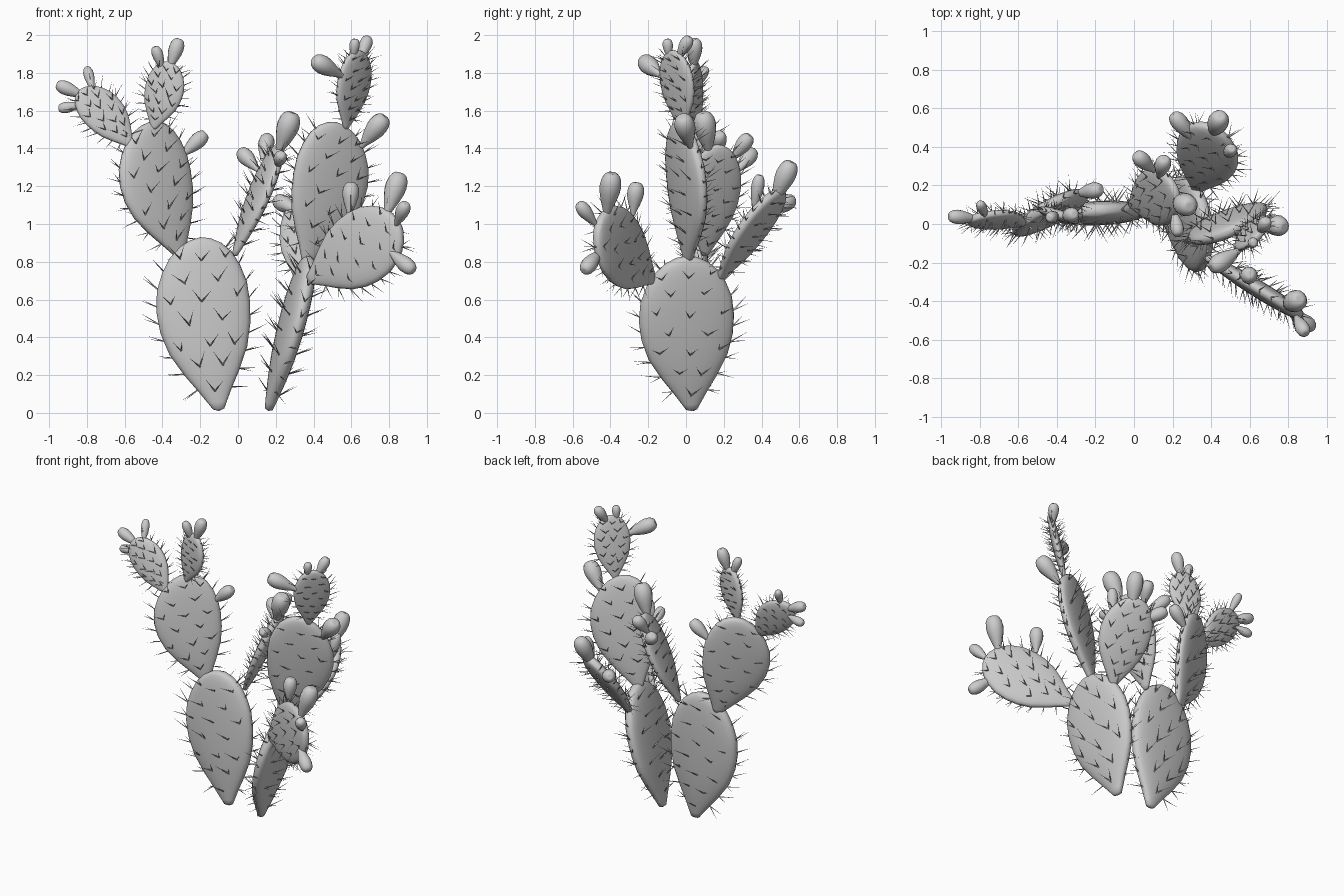
import bpy, bmesh, math, random
from mathutils import Vector as V

if "Cube" in bpy.data.objects:
    bpy.data.objects.remove(bpy.data.objects["Cube"])

random.seed(4)
N = 28

# half-width of a pad along its length (0 = joint, 1 = tip)
PAD = [(0, 0), (.012, .12), (.05, .2), (.12, .35), (.22, .58), (.35, .83), (.48, .96), (.6, 1),
       (.72, .96), (.82, .83), (.9, .66), (.955, .45), (.988, .22), (1, 0)]
# half-width of a fruit along its length, with a slightly flattened crown
FRUIT = [(0, .25), (.15, .42), (.35, .72), (.55, .94), (.7, 1), (.84, .92), (.94, .72), (.99, .48), (1, .3), (.985, 0)]


def lerp(profile, t):
    for (a, p), (b, q) in zip(profile, profile[1:]):
        if t <= b:
            return p + (q - p) * (t - a) / (b - a)
    return 0


def finish(bm, name, smooth=True):
    bmesh.ops.remove_doubles(bm, verts=bm.verts, dist=1e-5)
    bmesh.ops.recalc_face_normals(bm, faces=bm.faces)
    me = bpy.data.meshes.new(name)
    bm.to_mesh(me)
    bm.free()
    for p in me.polygons:
        p.use_smooth = smooth
    ob = bpy.data.objects.new(name, me)
    bpy.context.collection.objects.link(ob)


def skin(rings, name):
    bm = bmesh.new()
    vs = [[bm.verts.new(p) for p in r] for r in rings]
    for a, b in zip(vs, vs[1:]):
        for i in range(len(a)):
            j = (i + 1) % len(a)
            bm.faces.new((a[i], a[j], b[j], b[i]))
    finish(bm, name)


def spine(bm, p, d, length):
    d = d.normalized()
    s = d.orthogonal().normalized()
    c = d.cross(s)
    r = .035 * length + .001
    ring = [bm.verts.new(p - d * .01 + (s * math.cos(k * 2.0944) + c * math.sin(k * 2.0944)) * r) for k in range(3)]
    tip = bm.verts.new(p + d * length)
    for k in range(3):
        bm.faces.new((ring[k], ring[(k + 1) % 3], tip))


def pad(name, base, top, across, width, thick, bend=0):
    base, top, w = V(base), V(top), V(across)
    axis = top - base
    L = axis.length
    a = axis / L
    w = (w - a * w.dot(a)).normalized()
    n = a.cross(w)

    def point(t, ang):
        h = lerp(PAD, t)
        c, s = math.cos(ang), math.sin(ang)
        th = thick / 2 * h ** .5
        side = c * h * width / 2 + bend * math.sin(math.pi * t)
        return base + axis * t + w * side + n * (math.copysign(abs(s) ** .75, s) * th)

    ts = sorted(set([t for t, _ in PAD] + [.17, .285, .415, .54, .66, .77, .86, .93, .975]))
    skin([[point(t, 2 * math.pi * i / N) for i in range(N)] for t in ts], name)

    # spine clusters: V pairs over both faces, fans along the rim
    bm = bmesh.new()
    ln = .12 * (L / .9) ** .5
    jit = lambda k=.15: V([random.uniform(-k, k) for _ in range(3)])
    for side in (1, -1):
        for row in range(7):
            t = .13 + row * .125
            h = lerp(PAD, t)
            us = (0,) if h < .45 else ((-.36, .36) if row % 2 else (-.68, 0, .68))
            for u in us:
                ang = side * math.acos(u + random.uniform(-.06, .06))
                p = point(t + random.uniform(-.02, .02), ang)
                for k in (-1, 1):
                    d = n * side * .7 + a * .55 + w * (.42 * k + u * .3) + jit()
                    spine(bm, p, d, ln * random.uniform(.7, 1.05))
        for k in range(9):
            t = .13 + k * .1
            p = point(t, 0 if side > 0 else math.pi)
            out = (w * side + a * (2 * (t - .45))).normalized()
            for m in (-1, 1):
                spine(bm, p, out + n * m * .4 + a * .25 + jit(.25), ln * random.uniform(.6, 1))
    finish(bm, name + "_spines", False)


def fruit(name, base, tip, width):
    base, tip = V(base), V(tip)
    axis = tip - base
    s = axis.orthogonal().normalized()
    c = axis.normalized().cross(s)
    base = base - axis * .08
    axis = tip - base
    skin([[base + axis * t + (s * math.cos(i * math.pi / 7) + c * math.sin(i * math.pi / 7)) * h * width / 2
           for i in range(14)] for t, h in FRUIT], name)


# pads: joint, tip, width direction, width, thickness, sideways bend
pad("left_base_pad", (-.10, .04, .01), (-.20, .07, .93), (1, .05, 0), .50, .12, -.025)
pad("right_base_pad", (.16, .03, .01), (.38, 0, .83), (.15, -.98, 0), .51, .12, .01)
pad("left_middle_pad", (-.30, .08, .82), (-.47, .08, 1.54), (.83, .48, 0), .44, .10, -.045)
pad("right_middle_pad", (.36, .01, .79), (.52, -.03, 1.54), (.88, .4, 0), .44, .10, .04)
pad("centre_pad", (-.02, .10, .83), (.22, .17, 1.42), (-.3, .93, 0), .31, .08)
pad("front_pad", (.37, -.17, .70), (.86, -.47, 1.00), (0, 0, 1), .41, .09)
pad("back_pad", (.32, .17, .70), (.40, .51, 1.18), (.87, -.42, 0), .34, .09, .015)
pad("left_top_pad", (-.45, .06, 1.50), (-.36, .04, 1.86), (.95, -.3, 0), .215, .06, .008)
pad("left_side_pad", (-.56, .0, 1.41), (-.84, .03, 1.71), (.65, .3, .65), .23, .065, .012)
pad("right_top_pad", (.57, -.02, 1.50), (.64, -.07, 1.92), (.7, .7, 0), .24, .06, .004)

# fruits: joint, tip, width
fruits = [
    ("centre", (.22, .12, 1.39), (.29, .09, 1.59), .12), ("centre", (.13, .25, 1.35), (.16, .34, 1.47), .085),
    ("centre", (.10, .28, 1.29), (.01, .36, 1.39), .085), ("centre", (.21, .06, 1.31), (.23, -.06, 1.37), .07),
    ("right_middle", (.66, .02, 1.42), (.78, -.02, 1.57), .11),
    ("left_middle", (-.29, .16, 1.37), (-.17, .18, 1.48), .085),
    ("right_top", (.54, -.14, 1.79), (.40, -.23, 1.87), .10), ("right_top", (.61, -.09, 1.88), (.62, -.10, 1.98), .055),
    ("right_top", (.65, -.04, 1.88), (.69, .02, 1.99), .07),
    ("left_top", (-.40, .05, 1.82), (-.44, .03, 1.94), .06), ("left_top", (-.36, .04, 1.83), (-.31, .05, 1.98), .08),
    ("left_side", (-.82, .03, 1.68), (-.96, .04, 1.74), .075), ("left_side", (-.77, .04, 1.71), (-.80, .11, 1.83), .055),
    ("left_side", (-.83, .03, 1.63), (-.95, .04, 1.61), .06),
    ("front", (.59, -.28, 1.06), (.60, -.26, 1.22), .09), ("front", (.79, -.42, 1.06), (.86, -.39, 1.27), .115),
    ("front", (.84, -.48, 1.0), (.89, -.57, 1.11), .075), ("front", (.81, -.46, .85), (.93, -.54, .75), .085),
    ("back", (.31, .44, 1.07), (.20, .57, 1.13), .09), ("back", (.41, .47, 1.13), (.45, .56, 1.33), .11),
    ("back", (.48, .36, 1.08), (.51, .39, 1.26), .07),
]
for i, (where, b, t, w) in enumerate(fruits):
    fruit(f"{where}_fruit_{i + 1}", b, t, w)
